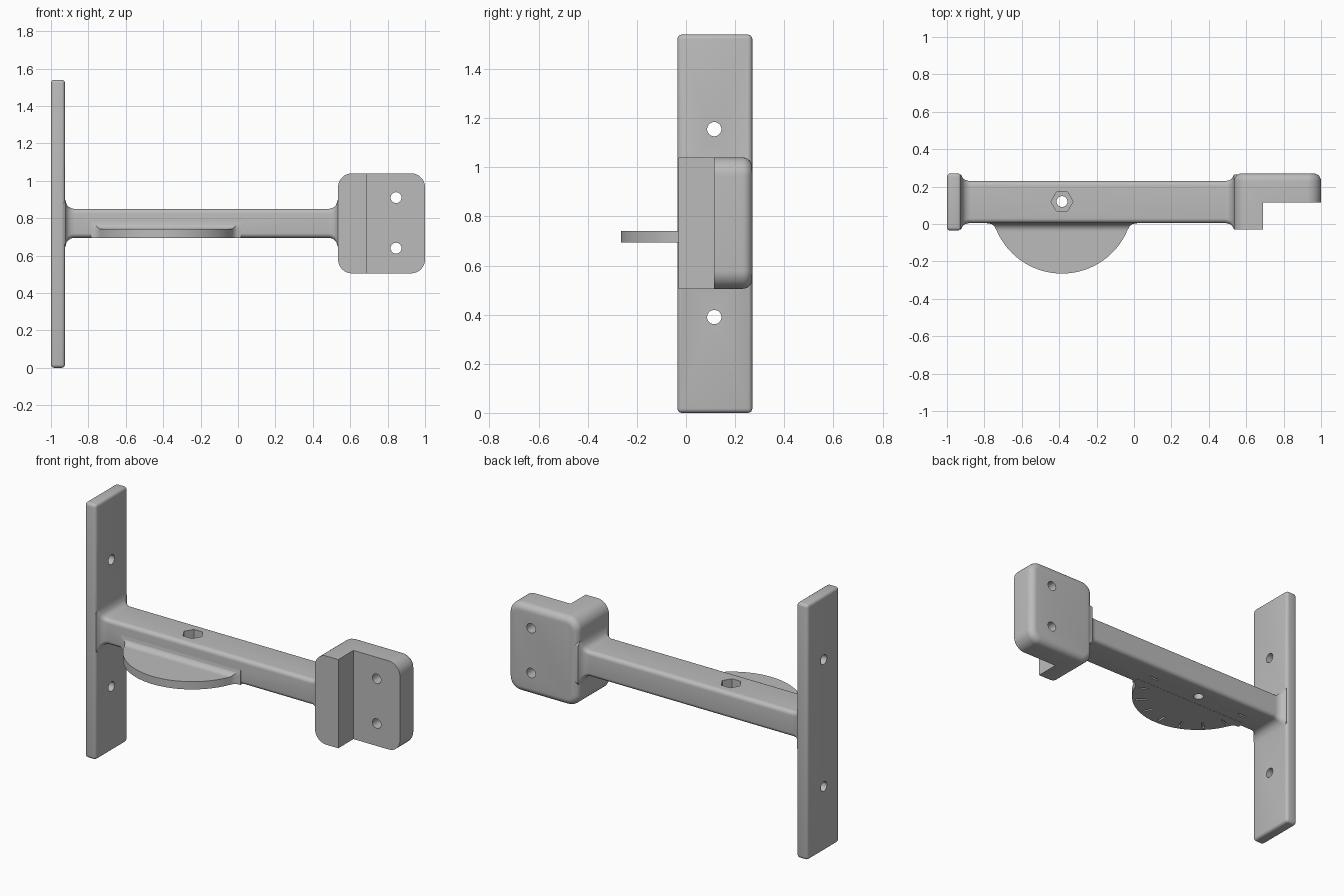
import bpy, bmesh
from math import sin, cos, pi, sqrt, asin, radians
from mathutils import Matrix

cube = bpy.data.objects.get("Cube")
if cube:
    bpy.data.objects.remove(cube)

grey = bpy.data.materials.new("plain grey")
grey.use_nodes = True
grey.diffuse_color = (0.5, 0.5, 0.5, 1)
grey.node_tree.nodes["Principled BSDF"].inputs["Base Color"].default_value = (0.5, 0.5, 0.5, 1)

PLACE = {"x": lambda a, b, t: (t, a, b),
         "y": lambda a, b, t: (a, t, b),
         "z": lambda a, b, t: (a, b, t)}


def finish(name, bm):
    bmesh.ops.recalc_face_normals(bm, faces=bm.faces[:])
    mesh = bpy.data.meshes.new(name)
    bm.to_mesh(mesh)
    bm.free()
    mesh.materials.append(grey)
    ob = bpy.data.objects.new(name, mesh)
    bpy.context.collection.objects.link(ob)
    return ob


def loft(name, axis, rings):
    """Skin a list of (position, outline) rings and cap both ends."""
    bm = bmesh.new()
    loops = [[bm.verts.new(PLACE[axis](a, b, t)) for a, b in pts] for t, pts in rings]
    n = len(loops[0])
    for lo, hi in zip(loops, loops[1:]):
        for i in range(n):
            j = (i + 1) % n
            bm.faces.new((lo[i], lo[j], hi[j], hi[i]))
    bm.faces.new(loops[0])
    bm.faces.new(loops[-1])
    return finish(name, bm)


def prism(name, axis, pts, lo, hi):
    return loft(name, axis, [(lo, pts), (hi, pts)])


def rounded(a0, a1, b0, b1, r, steps=6):
    """Outline of a rectangle with round corners."""
    pts = []
    corners = [(a1 - r, b1 - r), (a0 + r, b1 - r), (a0 + r, b0 + r), (a1 - r, b0 + r)]
    for k, (a, b) in enumerate(corners):
        for s in range(steps + 1):
            t = (k + s / steps) * pi / 2
            pts.append((a + r * cos(t), b + r * sin(t)))
    return pts


def ngon(a, b, r, n):
    return [(a + r * cos(2 * pi * i / n), b + r * sin(2 * pi * i / n)) for i in range(n)]


def box(a0, a1, b0, b1):
    return [(a0, b0), (a1, b0), (a1, b1), (a0, b1)]


def combine(ob, other, op):
    """Apply a boolean and drop the helper."""
    mod = ob.modifiers.new("join", "BOOLEAN")
    mod.operation, mod.object, mod.solver = op, other, "EXACT"
    bpy.context.view_layer.objects.active = ob
    bpy.ops.object.modifier_apply(modifier=mod.name)
    bpy.data.objects.remove(other)


# Tall mounting plate with softened edges
plate = prism("mounting_plate", "x", box(-0.035, 0.27, 0, 1.54), -1, -0.925)
bm = bmesh.new()
bm.from_mesh(plate.data)
bmesh.ops.bevel(bm, geom=bm.edges[:], offset=0.018, segments=4, profile=0.5, affect="EDGES")
bm.to_mesh(plate.data)
bm.free()

# Arm that flares into the plate and the clamp block
def arm_ring(x, f):
    dy, dz = 0.035 * f, 0.052 * f
    return x, rounded(0.005 - dy, 0.23 + dy, 0.695 - dz, 0.85 + dz, 0.025)


steps, reach = 8, 0.052
flare = [(reach * (1 - cos(i / steps * pi / 2)), 1 - sin(i / steps * pi / 2)) for i in range(steps + 1)]
flare = [(reach * sin(i / steps * pi / 2), 1 - sqrt(1 - (1 - sin(i / steps * pi / 2)) ** 2))
         for i in range(steps + 1)]
rings = [arm_ring(-0.95, 1)] + [arm_ring(-0.925 + d, f) for d, f in flare]
rings += [arm_ring(0.535 - d, f) for d, f in reversed(flare)] + [arm_ring(0.56, 1)]
arm = loft("support_arm", "x", rings)

# Clamp block: rounded slab with a soft back rim and a front notch
block_rings = [(-0.03, rounded(0.535, 1, 0.505, 1.04, 0.075, 10))]
for i in range(7):
    t = i / 6 * pi / 2
    inset = 0.04 * (1 - cos(t))
    block_rings.append((0.23 + 0.04 * sin(t),
                        rounded(0.535 + inset, 1 - inset, 0.505 + inset, 1.04 - inset, 0.075 - inset, 10)))
block = loft("clamp_block", "y", block_rings)
combine(block, prism("notch_cutter", "z", box(0.69, 1.1, -0.2, 0.115), 0.4, 1.2), "DIFFERENCE")

# Half-round dial with flared shoulders
CX, CY, R = -0.385, 0.115, 0.38
shoulder = [(0.4, 0.05), (0.4, 0.004), (0.377, 0), (0.361, -0.012), (0.352, -0.03)]
start = asin((CY + 0.035) / R)
arc = [(CX + R * cos(a), CY - R * sin(a))
       for a in (start + (pi - 2 * start) * i / 48 for i in range(49))]
outline = [(CX + x, y) for x, y in shoulder] + arc + [(CX - x, y) for x, y in reversed(shoulder)]
dial = prism("dial", "z", outline, 0.694, 0.741)

# Concave fillet where the dial meets the arm
curve = [(-0.037 + 0.042 * sin(t), 0.783 - 0.042 * cos(t)) for t in (i / 8 * pi / 2 for i in range(9))]
fillet = prism("dial_fillet", "x", curve + [(0.04, 0.783), (0.04, 0.715), (-0.037, 0.715)], -1, 0.2)
combine(fillet, prism("fillet_trim", "z", outline, 0.6, 0.9), "INTERSECT")
combine(dial, fillet, "UNION")

# Merge into one solid
for part in (plate, block, dial):
    combine(arm, part, "UNION")
arm.name = "wall_bracket"

# Screw holes, pivot hole and nut pocket
for z in (0.39, 1.155):
    combine(arm, prism("plate_hole", "x", ngon(0.115, z, 0.029, 32), -1.1, -0.8), "DIFFERENCE")
for z in (0.64, 0.91):
    combine(arm, prism("block_hole", "y", ngon(0.845, z, 0.029, 32), 0, 0.4), "DIFFERENCE")
combine(arm, prism("pivot_hole", "z", ngon(CX, 0.12, 0.029, 32), 0.6, 0.9), "DIFFERENCE")
combine(arm, prism("nut_pocket", "z", ngon(CX, 0.12, 0.059, 6), 0.79, 0.9), "DIFFERENCE")

# Engraved angle marks under the dial
for i in range(9):
    mark = prism("dial_mark", "z", box(0.3, 0.36, -0.006, 0.006), 0.68, 0.706)
    mark.data.transform(Matrix.Translation((CX, CY, 0)) @ Matrix.Rotation(-radians(22.5 * i), 4, "Z"))
    combine(arm, mark, "DIFFERENCE")

bpy.ops.object.select_all(action="DESELECT")
arm.select_set(True)
bpy.context.view_layer.objects.active = arm
bpy.ops.object.shade_smooth_by_angle(angle=radians(30))
